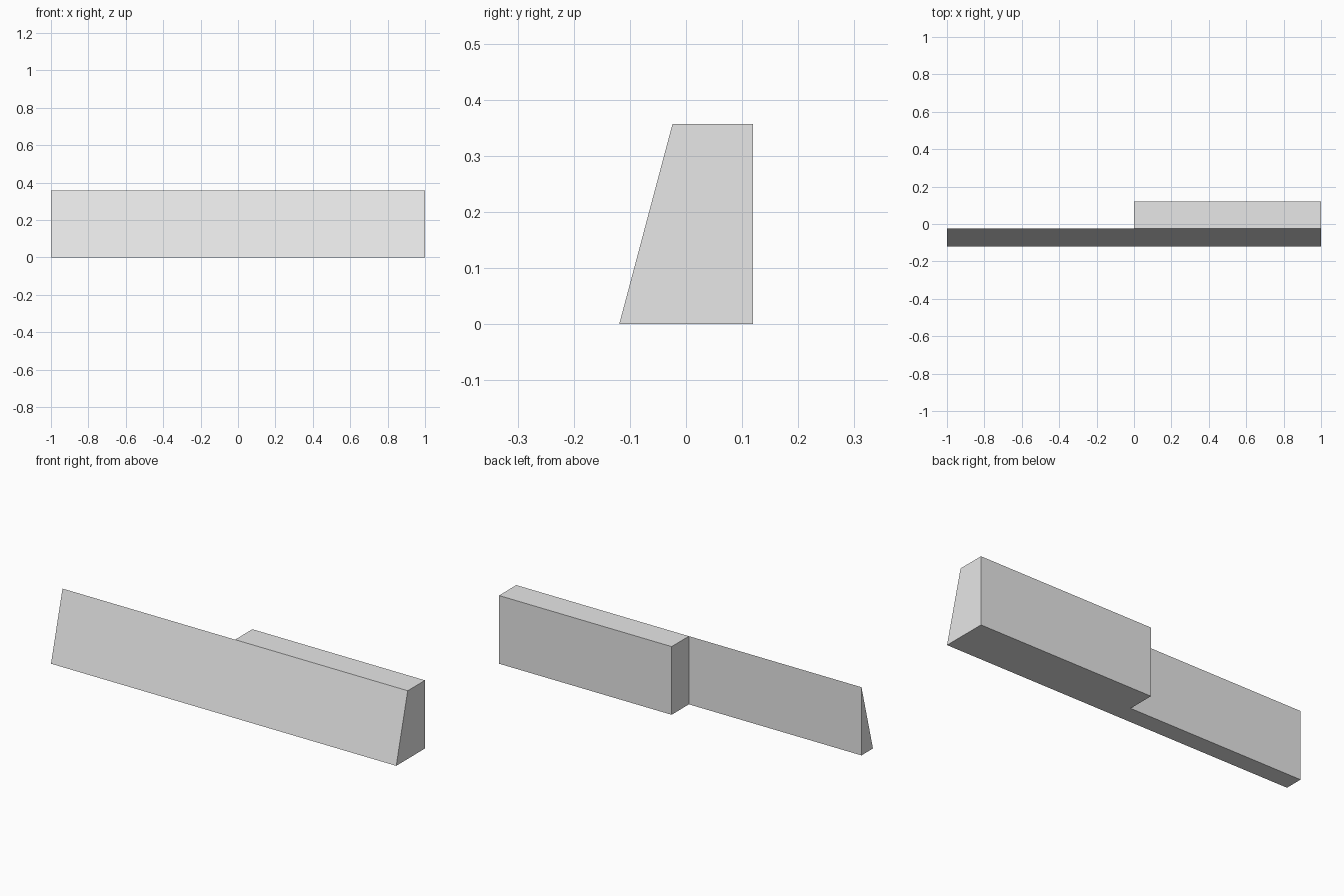
import bpy
import bmesh

# Remove the default cube
cube = bpy.data.objects.get("Cube")
if cube:
    bpy.data.objects.remove(cube, do_unlink=True)

# Single grey material
GREY = (0.8, 0.8, 0.8, 1.0)
grey = bpy.data.materials.new("light grey")
grey.use_nodes = True
grey.diffuse_color = GREY
bsdf = next(n for n in grey.node_tree.nodes if n.type == "BSDF_PRINCIPLED")
bsdf.inputs["Base Color"].default_value = GREY

HEIGHT = 0.357
FRONT, STEP, BACK = -0.119, -0.024, 0.119


def extrude_outline(name, outline, direction):
    """Extrude a closed outline of 3D points into a solid part."""
    bm = bmesh.new()
    face = bm.faces.new([bm.verts.new(p) for p in outline])
    result = bmesh.ops.extrude_face_region(bm, geom=[face])
    moved = [v for v in result["geom"] if isinstance(v, bmesh.types.BMVert)]
    bmesh.ops.translate(bm, verts=moved, vec=direction)
    # The extrusion may leave the starting face behind or consume it
    bmesh.ops.holes_fill(bm, edges=bm.edges)
    bmesh.ops.recalc_face_normals(bm, faces=bm.faces)
    mesh = bpy.data.meshes.new(name)
    bm.to_mesh(mesh)
    bm.free()
    mesh.materials.append(grey)
    obj = bpy.data.objects.new(name, mesh)
    bpy.context.collection.objects.link(obj)
    return obj


# Full-length wedge with a sloping front and an upright back
wall = extrude_outline(
    "sloped_wall",
    [(-1, FRONT, 0), (-1, STEP, 0), (-1, STEP, HEIGHT)],
    (2, 0, 0))

# Half-length block behind the left half of the wall
block = extrude_outline(
    "rear_block",
    [(0, STEP, 0), (0, BACK, 0), (0, BACK, HEIGHT), (0, STEP, HEIGHT)],
    (1, 0, 0))
